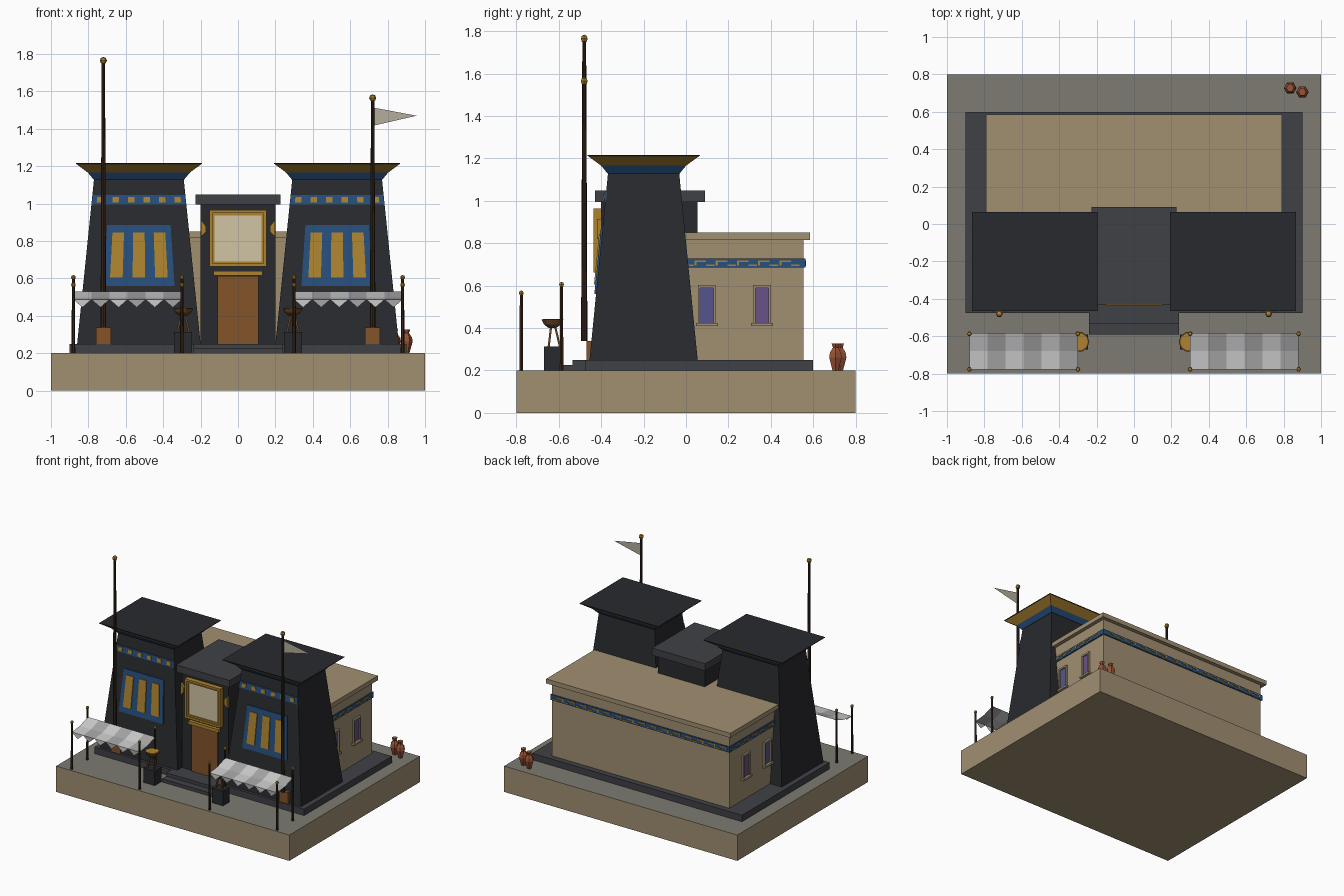
import bpy, bmesh, math
from mathutils import Vector

if "Cube" in bpy.data.objects:
    bpy.data.objects.remove(bpy.data.objects["Cube"])

def mat(name, r, g, b):
    m = bpy.data.materials.new(name)
    m.diffuse_color = [(c / 255) ** 2.2 for c in (r, g, b)] + [1]
    m.use_nodes = True
    m.node_tree.nodes["Principled BSDF"].inputs["Base Color"].default_value = m.diffuse_color
    return m

TAN = mat("sandstone", 160, 142, 113)
PAVE = mat("paving", 124, 122, 112)
DARK = mat("dark_stone", 45, 46, 49)
GREY = mat("grey_stone", 66, 67, 72)
GOLD = mat("gold", 172, 130, 50)
BLUE = mat("blue", 44, 80, 124)
WOOD = mat("door_wood", 130, 84, 46)
POLE = mat("dark_wood", 56, 41, 31)
BRONZE = mat("bronze", 105, 72, 42)
CLAY = mat("clay", 152, 84, 56)
CREAM = mat("cream", 208, 196, 162)
LIGHT = mat("cloth_light", 205, 205, 205)
SHADE = mat("cloth_grey", 165, 165, 165)
FLAG = mat("flag_cloth", 178, 172, 155)
GLASS = [mat("blue_glass", 84, 86, 140), mat("violet_glass", 104, 82, 135)]

def obj(name, verts, faces, *mats, solid=True):
    me = bpy.data.meshes.new(name)
    me.from_pydata([tuple(v) for v in verts], [], faces)
    for m in mats:
        me.materials.append(m)
    if solid:
        bm = bmesh.new()
        bm.from_mesh(me)
        bmesh.ops.recalc_face_normals(bm, faces=bm.faces)
        bm.to_mesh(me)
        bm.free()
    o = bpy.data.objects.new(name, me)
    bpy.context.collection.objects.link(o)
    return o

def loft(name, rings, m):
    """Skin equal-length point rings into a capped solid."""
    n = len(rings[0])
    faces = [list(range(n)), [len(rings) * n - n + i for i in range(n)]]
    for r in range(len(rings) - 1):
        for i in range(n):
            j = (i + 1) % n
            faces.append([r * n + i, r * n + j, r * n + n + j, r * n + n + i])
    return obj(name, [p for ring in rings for p in ring], faces, m)

def rect(cx, cy, hx, hy, z):
    return [(cx - hx, cy - hy, z), (cx + hx, cy - hy, z), (cx + hx, cy + hy, z), (cx - hx, cy + hy, z)]

def box(name, x0, x1, y0, y1, z0, z1, m):
    c = ((x0 + x1) / 2, (y0 + y1) / 2, abs(x1 - x0) / 2, abs(y1 - y0) / 2)
    return loft(name, [rect(*c, z0), rect(*c, z1)], m)

def lathe(name, x, y, profile, m, n=8):
    return loft(name, [[(x + r * math.cos(2 * math.pi * i / n), y + r * math.sin(2 * math.pi * i / n), z)
                        for i in range(n)] for r, z in profile], m)

def ball(name, x, y, z, r):
    lathe(name, x, y, [(max(r * math.sin(a * math.pi / 4), .001), z - r * math.cos(a * math.pi / 4))
                       for a in range(5)], GOLD, 6)

# Base slab with paved top, plinth and entrance steps
base = box("base", -1, 1, -.8, .8, 0, .2, TAN)
base.data.materials.append(PAVE)
for p in base.data.polygons:
    p.material_index = int(p.normal.z > .5)
box("plinth", -.9, .9, -.475, .6, .2, .25, GREY)
box("upper_step", -.24, .24, -.535, -.47, .2, .25, GREY)
box("lower_step", -.24, .24, -.59, -.53, .2, .225, GREY)

# Hall, roof and painted band
box("hall", -.76, .76, -.1, .555, .25, .815, TAN)
box("roof", -.79, .79, -.13, .585, .815, .85, TAN)
box("hall_band", -.768, .768, -.05, .563, .685, .728, BLUE)

# Stepped gold motif along the band: (start, end, low, high) in each repeat
KEY = [(0, .01, .695, .72), (0, .055, .712, .72), (.055, .095, .692, .699)]
for k in range(15):
    for a, b, z0, z1 in KEY:
        x = -.745 + k * .1
        box("back_band_motif", x + a, x + b, .56, .567, z0, z1, GOLD)
for s in (-1, 1):
    for k in range(6):
        for a, b, z0, z1 in KEY:
            y = -.08 + k * .1 + .02
            box("side_band_motif", s * .765, s * .772, y + a, y + b, z0, z1, GOLD)

# Side windows
for s in (-1, 1):
    for y, g in ((.098, GLASS[0]), (.358, GLASS[1])):
        box("window_pane", s * .755, s * .765, y - .034, y + .034, .425, .592, g)
        for e in (-1, 1):
            box("window_jamb", s * .755, s * .775, y + e * .031, y + e * .042, .425, .604, TAN)
        box("window_head", s * .755, s * .775, y - .042, y + .042, .59, .604, TAN)
        box("window_sill", s * .755, s * .785, y - .052, y + .052, .41, .425, TAN)

# Tapered towers with flared cornices and front panels
def tower_point(cx, u, z, d):
    t = (z - .25) / .88
    return (cx + u * (.33 - .09 * t), -.2 - (.255 - .087 * t) - d, z)

def tower_panel(name, cx, u0, u1, z0, z1, d, m):
    loft(name, [[tower_point(cx, u, z, e) for u, z in ((u0, z0), (u1, z0), (u1, z1), (u0, z1))]
                for e in (-.005, d)], m)

for s in (-1, 1):
    c = s * .53
    loft("tower", [rect(c, -.2, .33, .255, .25), rect(c, -.2, .24, .168, 1.13)], DARK)
    loft("cornice_blue", [rect(c, -.2, .243, .171, 1.13), rect(c, -.2, .273, .2, 1.166)], BLUE)
    loft("cornice_gold", [rect(c, -.2, .273, .2, 1.166), rect(c, -.2, .335, .263, 1.212)], GOLD)
    loft("tower_roof", [rect(c, -.2, .336, .264, 1.211), rect(c, -.2, .337, .265, 1.216)], DARK)
    tower_panel("tower_panel", c, -.64, .64, .56, .885, .008, BLUE)
    for k in (-1, 0, 1):
        tower_panel("panel_bar", c, k * .41 - .115, k * .41 + .115, .605, .845, .014, GOLD)
    tower_panel("tower_band", c, -1, 1, .995, 1.045, .006, BLUE)
    for k in range(6):
        u = -.825 + k * .33
        tower_panel("band_square", c, u - .068, u + .068, 1.005, 1.035, .011, GOLD)

# Gate, door and framed sign
box("gate", -.2, .2, -.4, .055, .25, 1, DARK)
box("gate_cap", -.228, .228, -.43, .09, .995, 1.05, GREY)
for s in (-1, 1):
    box("door_leaf", s * .001, s * .11, -.41, -.39, .25, .612, WOOD)
box("door_lintel", -.13, .13, -.425, -.39, .615, .64, GOLD)

def frame(name, hx, z0, z1, w, y):
    for s in (-1, 1):
        box(name + "_side", s * (hx - w), s * hx, y, -.39, z0, z1, GOLD)
    box(name + "_bottom", -hx + w, hx - w, y, -.39, z0, z0 + w, GOLD)
    box(name + "_top", -hx + w, hx - w, y, -.39, z1 - w, z1, GOLD)

frame("outer_frame", .153, .663, .965, .016, -.437)
frame("inner_frame", .137, .679, .949, .012, -.428)
box("sign_panel", -.126, .126, -.42, -.39, .69, .938, CREAM)
for s in (-1, 1):
    loft("sign_bracket", [[(s * x, y, z) for x, z in ((.199, .82), (.172, .85), (.172, .88), (.199, .915))]
                          for y in (-.42, -.395)], GOLD)

# Flagpoles with sockets, and a pennant
for x, top in ((-.72, 1.765), (.72, 1.565)):
    box("pole_socket", x - .04, x + .04, -.47, -.4, .25, .338, WOOD)
    lathe("flagpole", x, -.48, [(.015, .338), (.009, top - .015)], POLE)
    ball("flagpole_finial", x, -.48, top, .019)
obj("pennant", [(.725, -.48, 1.513), (.725, -.48, 1.417), (.955, -.48, 1.47)], [(0, 1, 2)], FLAG, solid=False)

# Striped awnings on posts, sagging cloth with pointed edge
for s in (-1, 1):
    x0 = s * .59 - .29
    w = .58 / 6
    for k in range(6):
        a, b = x0 + k * w, x0 + (k + 1) * w
        v = [(x, y, z) for y, z in ((-.583, .53), (-.68, .497), (-.777, .487)) for x in (a, b)]
        v.append(((a + b) / 2, -.777, .445))
        obj("awning_stripe", v, [(0, 2, 3, 1), (2, 4, 5, 3), (4, 6, 5)], (LIGHT, SHADE)[k % 2], solid=False)
    for x in (s * .3, s * .88):
        for y, top in ((-.777, .565), (-.587, .605)):
            lathe("awning_post", x, y, [(.01, .2), (.008, top)], POLE, 6)
            ball("awning_finial", x, y, top, .013)

# Braziers: block, splayed legs, bowl
for s in (-1, 1):
    x, y = s * .293, -.63
    box("brazier_block", x - .048, x + .048, y - .04, y + .04, .2, .313, DARK)
    for k in range(3):
        a = math.pi / 2 + k * 2 * math.pi / 3
        d = Vector((math.cos(a), math.sin(a), 0))
        lo, hi = Vector((x, y, .31)) + d * .036, Vector((x, y, .41)) + d * .012
        loft("brazier_leg", [rect(p.x, p.y, .005, .005, p.z) for p in (lo, hi)], BRONZE)
    lathe("brazier_bowl", x, y, [(.018, .4), (.042, .417), (.054, .44)], BRONZE, 10)
    lathe("brazier_embers", x, y, [(.046, .438), (.046, .443)], GOLD, 10)

# Clay jars
for x, y in ((.835, .727), (.9, .705)):
    lathe("jar", x, y, [(.016, .2), (.034, .262), (.03, .285), (.014, .308), (.021, .328)], CLAY, 6)
